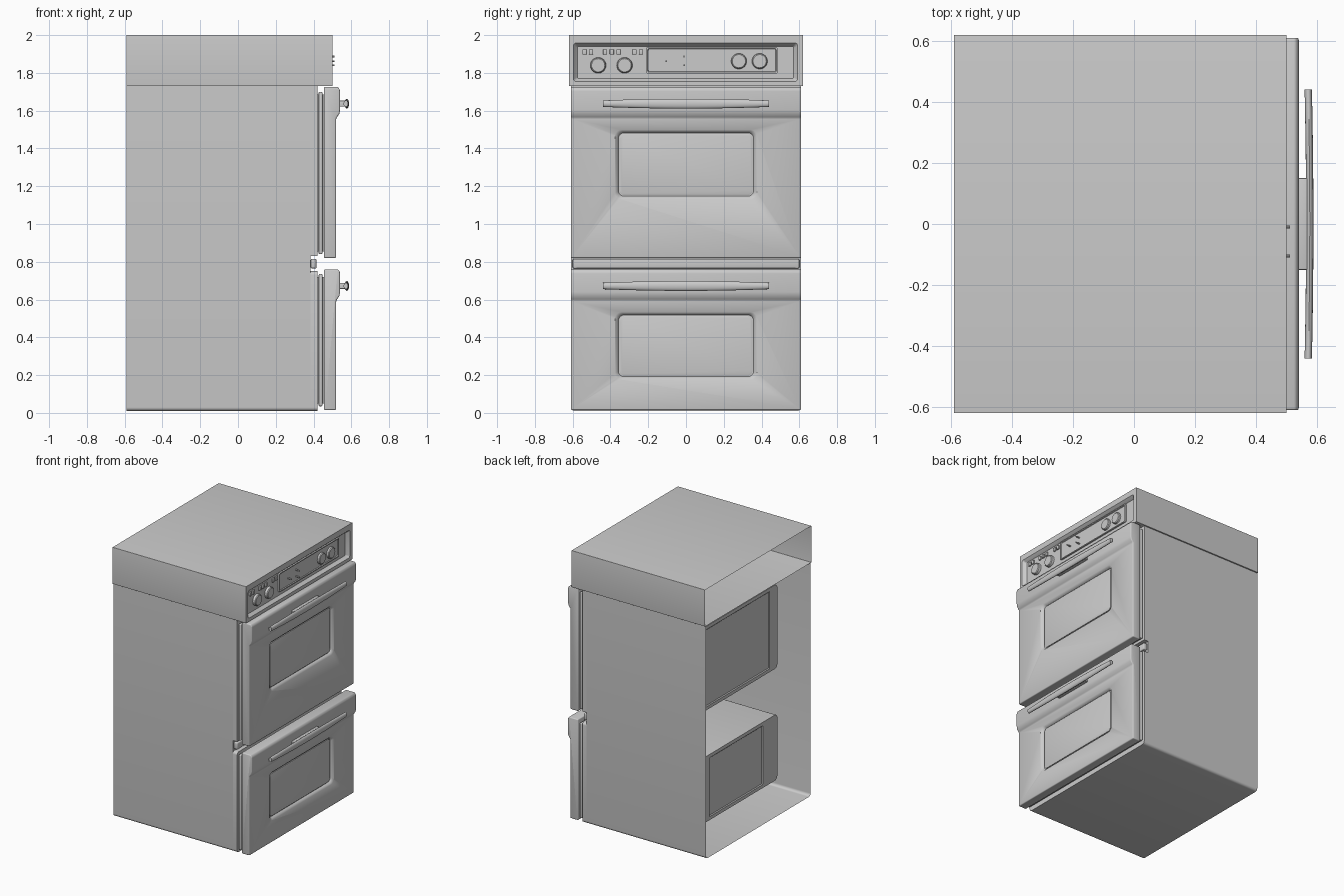
import bpy, bmesh
from math import sin, cos, pi

if "Cube" in bpy.data.objects:
    bpy.data.objects.remove(bpy.data.objects["Cube"])


def finish(name, bm, bevel=0.0):
    bmesh.ops.recalc_face_normals(bm, faces=bm.faces)
    me = bpy.data.meshes.new(name)
    bm.to_mesh(me)
    bm.free()
    ob = bpy.data.objects.new(name, me)
    bpy.context.collection.objects.link(ob)
    for o in bpy.context.selected_objects:
        o.select_set(False)
    bpy.context.view_layer.objects.active = ob
    ob.select_set(True)
    if bevel:
        m = ob.modifiers.new("bevel", 'BEVEL')
        m.width, m.segments, m.limit_method = bevel, 3, 'ANGLE'
        bpy.ops.object.modifier_apply(modifier=m.name)
    bpy.ops.object.shade_smooth_by_angle(angle=0.6)
    return ob


def loft(name, rings, closed=True, start=True, end=True, bevel=0.0):
    """Skin a list of equal-length point rings, with optional end caps."""
    bm = bmesh.new()
    vs = [[bm.verts.new(p) for p in r] for r in rings]
    n = len(rings[0])
    for a, b in zip(vs, vs[1:]):
        for i in range(n if closed else n - 1):
            j = (i + 1) % n
            bm.faces.new((a[i], a[j], b[j], b[i]))
    if start:
        bm.faces.new(vs[0])
    if end:
        bm.faces.new(vs[-1])
    return finish(name, bm, bevel)


def rrect(x, y0, y1, z0, z1, r=0.02, seg=5):
    """Rounded rectangle in the yz plane."""
    pts = []
    for k, (cy, cz) in enumerate([(y1 - r, z1 - r), (y0 + r, z1 - r),
                                  (y0 + r, z0 + r), (y1 - r, z0 + r)]):
        for i in range(seg + 1):
            a = pi / 2 * (k + i / seg)
            pts.append((x, cy + r * cos(a), cz + r * sin(a)))
    return pts


def box(name, x0, x1, y0, y1, z0, z1, bevel=0.0):
    q = [(y0, z0), (y1, z0), (y1, z1), (y0, z1)]
    return loft(name, [[(x, y, z) for y, z in q] for x in (x0, x1)], bevel=bevel)


def disc(name, y, z, stations, n=24):
    """Turned part about an x axis: stations are (x, radius)."""
    return loft(name, [[(x, y + r * cos(2 * pi * i / n), z + r * sin(2 * pi * i / n))
                        for i in range(n)] for x, r in stations])


# Cabinet shell: open at the back, rounded lower edges
half = [(0.61, 1.73)] + [(0.59 + 0.02 * cos(a), 0.03 - 0.02 * sin(a))
                         for a in (pi / 2 * i / 5 for i in range(6))]
prof = half + [(-y, z) for y, z in reversed(half)]
loft("cabinet_shell", [[(x, y, z) for y, z in prof] for x in (-0.59, 0.385)],
     closed=False, start=False)
loft("lower_front_frame", [rrect(x, -0.61, 0.61, 0.01, 0.75) for x in (0.385, 0.42)])
box("upper_front_frame", 0.385, 0.42, -0.61, 0.61, 0.83, 1.73)
box("middle_strip", 0.385, 0.415, -0.60, 0.60, 0.765, 0.815, 0.006)

# Control housing: open at the back, recessed control face
o = (-0.62, 0.62, 1.73, 2.0, 0.001)
loft("control_housing", [rrect(-0.59, *o), rrect(0.5, *o),
                         rrect(0.5, -0.595, 0.59, 1.755, 1.958, 0.012),
                         rrect(0.485, -0.585, 0.58, 1.763, 1.945, 0.01),
                         rrect(0.475, -0.575, 0.57, 1.77, 1.94, 0.008)], start=False)
loft("display_frame", [rrect(0.474, -0.21, 0.485, 1.797, 1.936, 0.008),
                       rrect(0.486, -0.21, 0.485, 1.797, 1.936, 0.008),
                       rrect(0.486, -0.203, 0.478, 1.804, 1.929, 0.008),
                       rrect(0.480, -0.200, 0.475, 1.807, 1.926, 0.008)])

# Knobs, buttons and pins
for i, (y, z) in enumerate([(-0.465, 1.84), (-0.325, 1.84), (0.28, 1.862), (0.39, 1.862)]):
    disc(f"knob_{i + 1}", y, z, [(0.474, 0.042), (0.492, 0.040), (0.497, 0.035)])
for i, y in enumerate([-0.538, -0.503, -0.428, -0.393, -0.358, -0.272, -0.238]):
    box(f"button_{i + 1}", 0.474, 0.486, y - 0.011, y + 0.011, 1.897, 1.925, 0.003)
for i, (y, z) in enumerate([(-0.105, 1.862), (-0.01, 1.887), (-0.01, 1.84)]):
    disc(f"indicator_pin_{i + 1}", y, z, [(0.474, 0.005), (0.512, 0.005)], 10)


def oven(tag, z0, z1, w0, w1, c0, c1, panel_y):
    """Door with window, handle, seal and inner oven box."""
    # Door slab with thicker upper band
    side = [(0.455, z0), (0.52, z0), (0.52, z1 - 0.163), (0.525, z1 - 0.158),
            (0.537, z1 - 0.14), (0.54, z1 - 0.12), (0.54, z1 - 0.015),
            (0.53, z1), (0.455, z1)]
    door = loft(tag + "_door", [[(x, y, z) for x, z in side] for y in (-0.61, 0.61)],
                bevel=0.008)
    # Window recess, cut and cutter removed
    cut = loft(tag + "_window_cutter",
               [rrect(0.50, -0.358, 0.358, w0 + 0.012, w1 - 0.012, 0.03),
                rrect(0.51, -0.362, 0.362, w0 + 0.008, w1 - 0.008, 0.03),
                rrect(0.521, -0.378, 0.378, w0 - 0.005, w1 + 0.005, 0.035),
                rrect(0.56, -0.378, 0.378, w0 - 0.005, w1 + 0.005, 0.035)])
    bpy.context.view_layer.objects.active = door
    m = door.modifiers.new("window", 'BOOLEAN')
    m.object, m.operation, m.solver = cut, 'DIFFERENCE', 'EXACT'
    bpy.ops.object.modifier_apply(modifier=m.name)
    bpy.data.objects.remove(cut)
    loft(tag + "_window_glass", [rrect(0.498, -0.352, 0.352, w0 + 0.018, w1 - 0.018, 0.025),
                                 rrect(0.506, -0.352, 0.352, w0 + 0.018, w1 - 0.018, 0.025),
                                 rrect(0.508, -0.346, 0.346, w0 + 0.024, w1 - 0.024, 0.02)])
    # Door seal
    box(tag + "_seal_core", 0.42, 0.456, -0.585, 0.585, z0 + 0.035, z1 - 0.04)
    box(tag + "_seal", 0.427, 0.447, -0.605, 0.605, z0 + 0.02, z1 - 0.025, 0.006)
    # Bowed handle bar and its mount
    hz = z1 - 0.088
    rings = []
    for i in range(17):
        t = -1 + i / 8
        rz, cx = 0.017 + 0.009 * (1 - t * t), 0.571 + 0.005 * (1 - t * t)
        rings.append([(cx + 0.012 * cos(a), 0.44 * t, hz + rz * sin(a))
                      for a in (2 * pi * k / 16 for k in range(16))])
    loft(tag + "_handle_bar", rings)
    box(tag + "_handle_mount", 0.535, 0.57, -0.15, 0.15, hz - 0.016, hz + 0.016, 0.004)
    # Oven box seen from the open back
    p = panel_y
    loft(tag + "_oven_box", [rrect(0.384, -0.48, 0.48, c0, c1, 0.03),
                             rrect(-0.41, -0.48, 0.48, c0, c1, 0.03),
                             rrect(-0.41, -p, p, c0 + 0.025, c1 - 0.025, 0.005),
                             rrect(-0.404, -p + 0.006, p - 0.006, c0 + 0.031, c1 - 0.031, 0.005)],
         start=False)


oven("upper", 0.82, 1.725, 1.135, 1.495, 0.96, 1.58, 0.39)
oven("lower", 0.015, 0.76, 0.18, 0.53, 0.135, 0.62, 0.31)
